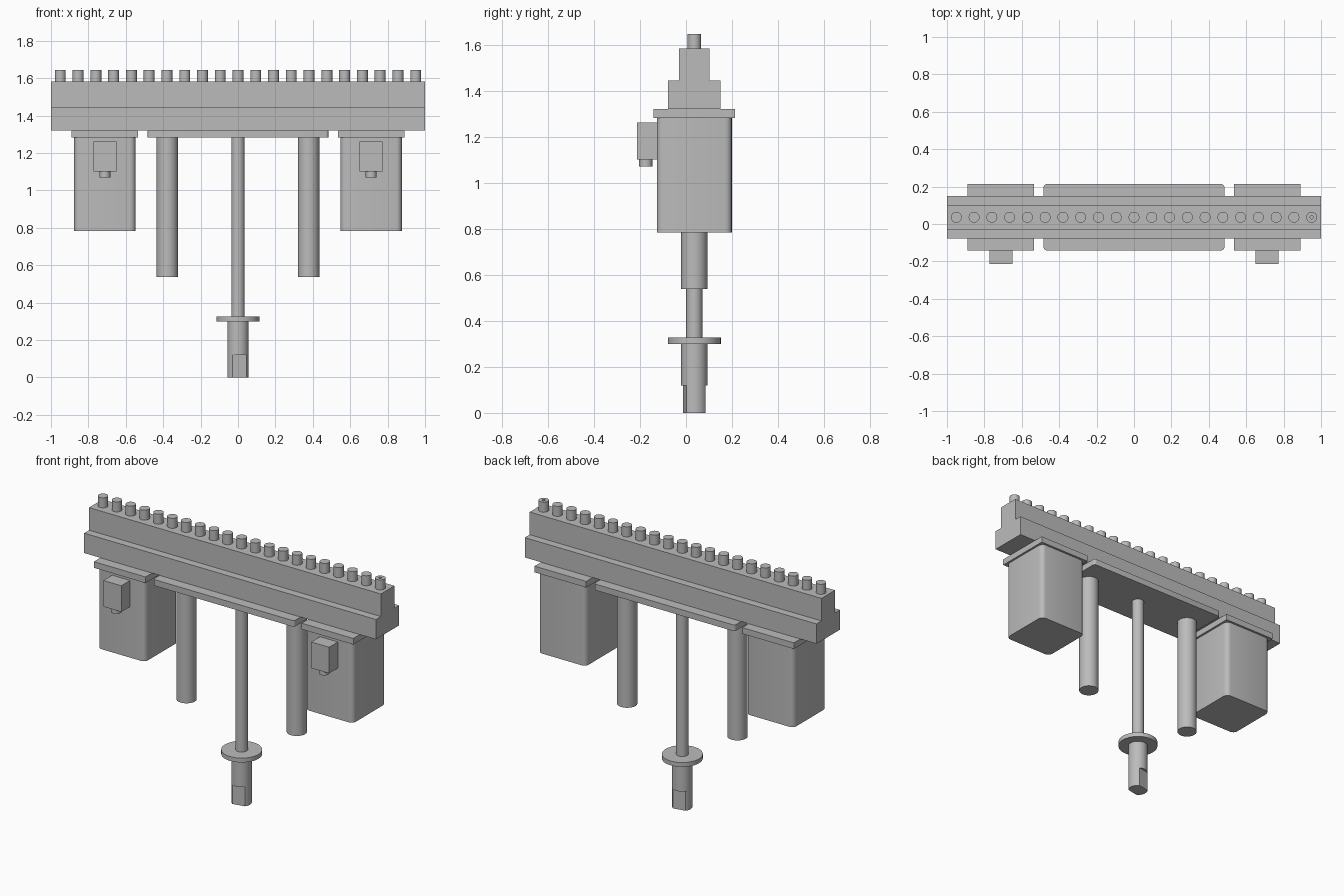
import bpy
import bmesh
from math import asin, cos, pi, radians, sin
from mathutils import Matrix, Vector

if "Cube" in bpy.data.objects:
    bpy.data.objects.remove(bpy.data.objects["Cube"], do_unlink=True)

MID_Y = 0.036      # depth axis shared by the main parts
TOP, PLATE_Z, UNDER = 1.583, 1.32, 1.282

grey = bpy.data.materials.new("plain grey")
grey.use_nodes = True
grey.diffuse_color = (0.5, 0.5, 0.5, 1)
grey.node_tree.nodes["Principled BSDF"].inputs["Base Color"].default_value = (0.5, 0.5, 0.5, 1)


def finish(name, bm):
    """Turn a bmesh into a grey object with sharp edges kept."""
    bmesh.ops.recalc_face_normals(bm, faces=bm.faces)
    mesh = bpy.data.meshes.new(name)
    bm.to_mesh(mesh)
    bm.free()
    mesh.materials.append(grey)
    obj = bpy.data.objects.new(name, mesh)
    bpy.context.collection.objects.link(obj)
    bpy.ops.object.select_all(action="DESELECT")
    obj.select_set(True)
    bpy.context.view_layer.objects.active = obj
    bpy.ops.object.shade_smooth_by_angle(angle=radians(35))
    return obj


def prism(name, points, vector):
    """Extrude a closed outline along a vector."""
    bm = bmesh.new()
    face = bm.faces.new([bm.verts.new(p) for p in points])
    moved = bmesh.ops.extrude_face_region(bm, geom=[face], use_keep_orig=True)["geom"]
    verts = [v for v in moved if isinstance(v, bmesh.types.BMVert)]
    bmesh.ops.translate(bm, verts=verts, vec=vector)
    return finish(name, bm)


def block(name, x, y, z, corner=0.0, segments=4):
    """Box from (min, max) pairs, with optional rounded upright edges."""
    bm = bmesh.new()
    size = Vector((x[1] - x[0], y[1] - y[0], z[1] - z[0]))
    centre = Vector((sum(x), sum(y), sum(z))) / 2
    bmesh.ops.create_cube(bm, size=1, matrix=Matrix.Translation(centre) @ Matrix.Diagonal(size).to_4x4())
    if corner:
        upright = [e for e in bm.edges if abs(e.verts[0].co.z - e.verts[1].co.z) > 0.01]
        bmesh.ops.bevel(bm, geom=upright, offset=corner, segments=segments,
                        profile=0.5, affect="EDGES")
    return finish(name, bm)


def lathe(name, x, y, profile, steps=40):
    """Revolve (radius, height) points about an upright axis."""
    bm = bmesh.new()
    verts = [bm.verts.new((r, 0, z)) for r, z in profile]
    edges = [bm.edges.new(pair) for pair in zip(verts, verts[1:])]
    bmesh.ops.spin(bm, geom=verts + edges, cent=(0, 0, 0), axis=(0, 0, 1),
                   angle=2 * pi, steps=steps)
    bmesh.ops.remove_doubles(bm, verts=bm.verts, dist=1e-5)
    bmesh.ops.translate(bm, verts=bm.verts, vec=(x, y, 0))
    return finish(name, bm)


def cylinder(name, x, y, radius, low, high):
    return lathe(name, x, y, [(0, low), (radius, low), (radius, high), (0, high)])


def around(half):
    return (MID_Y - half, MID_Y + half)


# Stepped main beam
half_section = [(0.114, PLATE_Z), (0.114, 1.443), (0.066, 1.443), (0.066, TOP)]
section = half_section + [(-y, z) for y, z in reversed(half_section)]
prism("main_beam", [(-1, MID_Y + y, z) for y, z in section], (2, 0, 0))

# Row of pegs, the last one with a small bore
PEGS, REACH, PEG_R, PEG_TOP = 21, 0.95, 0.029, 1.645
for i in range(PEGS):
    x = -REACH + 2 * REACH * i / (PEGS - 1)
    if i < PEGS - 1:
        cylinder(f"peg_{i + 1}", x, MID_Y, PEG_R, TOP, PEG_TOP)
    else:
        lathe("bored_peg", x, MID_Y, [(0, TOP), (PEG_R, TOP), (PEG_R, PEG_TOP),
                                      (0.009, PEG_TOP), (0.009, TOP + 0.01), (0, TOP + 0.01)])

# Mounting plate in the middle
block("centre_plate", (-0.483, 0.483), around(0.177), (UNDER, PLATE_Z), 0.015)

# Motor housings, their plates and connectors, and the guide columns
for side, s in (("right", -1), ("left", 1)):
    x = s * 0.712
    block(f"{side}_motor_plate", (x - 0.177, x + 0.177), around(0.177), (UNDER, PLATE_Z))
    block(f"{side}_motor_housing", (x - 0.164, x + 0.164), around(0.163), (0.784, UNDER), 0.03)
    block(f"{side}_connector_box", (x - 0.0615, x + 0.0615), (-0.213, MID_Y - 0.163), (1.1, 1.262))
    cylinder(f"{side}_cable_gland", x, -0.175, 0.029, 1.07, 1.1)
    cylinder(f"{side}_guide_column", s * 0.378, MID_Y, 0.057, 0.538, UNDER)

# Central rod with flange and tool holder
cylinder("centre_rod", 0, MID_Y, 0.035, 0.327, UNDER)
cylinder("flange", 0, MID_Y, 0.115, 0.3, 0.327)
HOLDER_R, FLAT, FLAT_TOP = 0.057, 0.042, 0.12
cylinder("tool_holder", 0, MID_Y, HOLDER_R, FLAT_TOP, 0.3)

# Holder tip with two opposite flats, turned slightly
edge, turn, steps = asin(FLAT / HOLDER_R), radians(11), 14
angles = [base + turn + edge * (2 * k / steps - 1) for base in (0, pi) for k in range(steps + 1)]
prism("holder_tip", [(HOLDER_R * cos(a), MID_Y + HOLDER_R * sin(a), 0) for a in angles],
      (0, 0, FLAT_TOP))
